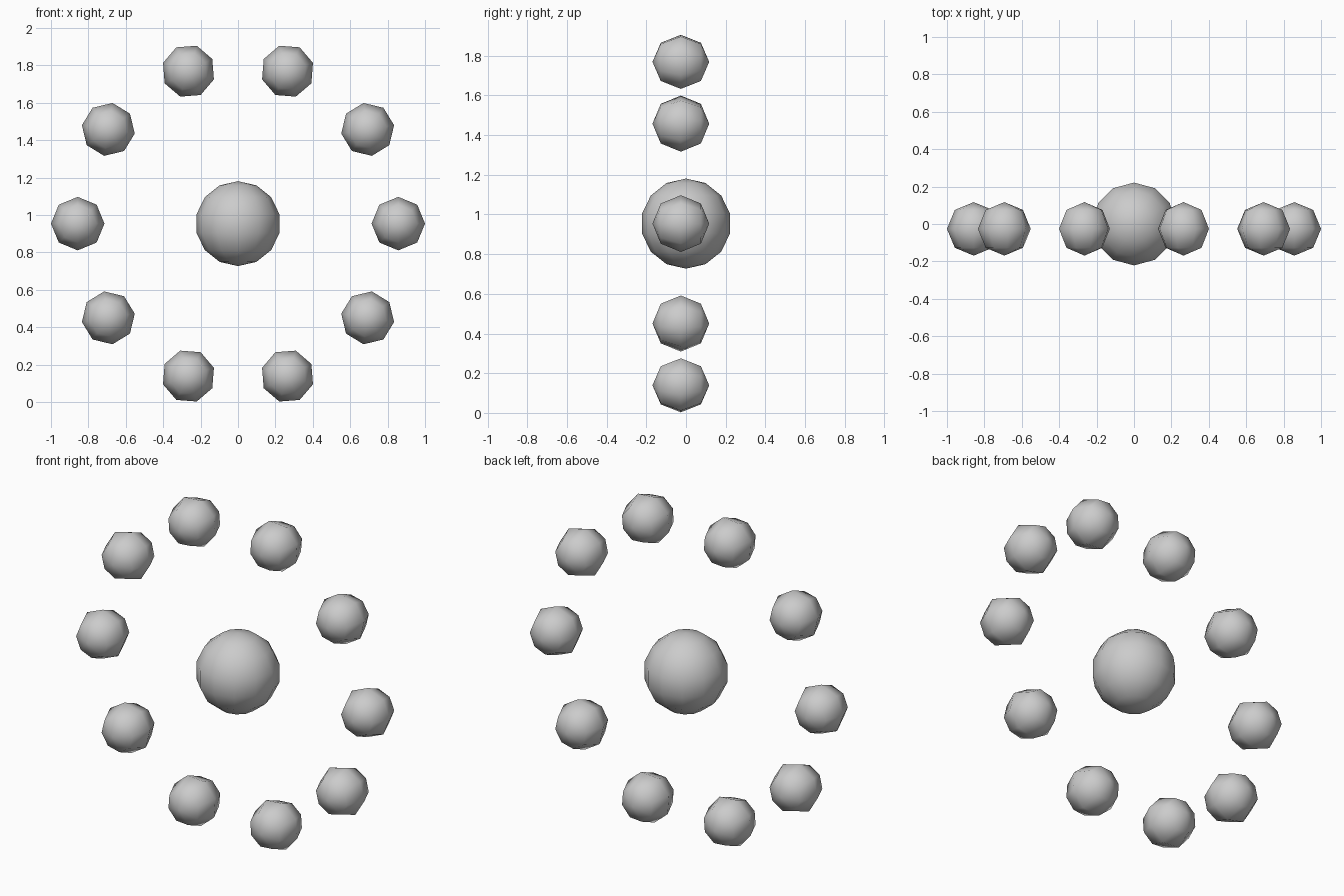
import bpy
from math import cos, sin, pi, radians

if "Cube" in bpy.data.objects:
    bpy.data.objects.remove(bpy.data.objects["Cube"])

CENTRE_Z = 0.954
RING_RADIUS = 0.857
BALL_RADIUS = 0.143
BALL_COUNT = 10


def ball(name, loc, radius, segments, rings, rot=(0, 0, 0)):
    bpy.ops.mesh.primitive_uv_sphere_add(segments=segments, ring_count=rings,
                                         radius=radius, location=loc, rotation=rot)
    obj = bpy.context.object
    obj.name = name
    bpy.ops.object.shade_smooth()
    return obj


# Large ball in the middle
ball("centre_ball", (0, 0, CENTRE_Z), 0.227, 12, 7)

# Ring of small low-poly balls, each turned with its place on the ring
for i in range(BALL_COUNT):
    a = 2 * pi * i / BALL_COUNT
    loc = (RING_RADIUS * cos(a), -0.026, CENTRE_Z + RING_RADIUS * sin(a))
    # poles lie along y, so the front shows an octagon
    o = ball(f"ring_ball_{i + 1}", loc, BALL_RADIUS, 8, 4)
    o.rotation_mode = 'YXZ'
    o.rotation_euler = (radians(90), -a, 0)
    o.rotation_mode = 'XYZ'
    o.rotation_euler = (radians(90), -a, 0)
    # spin about the pole first, then tip the pole onto y
    o.rotation_euler = (radians(90), 0, 0)
    o.rotation_mode = 'ZXY'
    o.rotation_euler = (radians(90), 0, -a)
